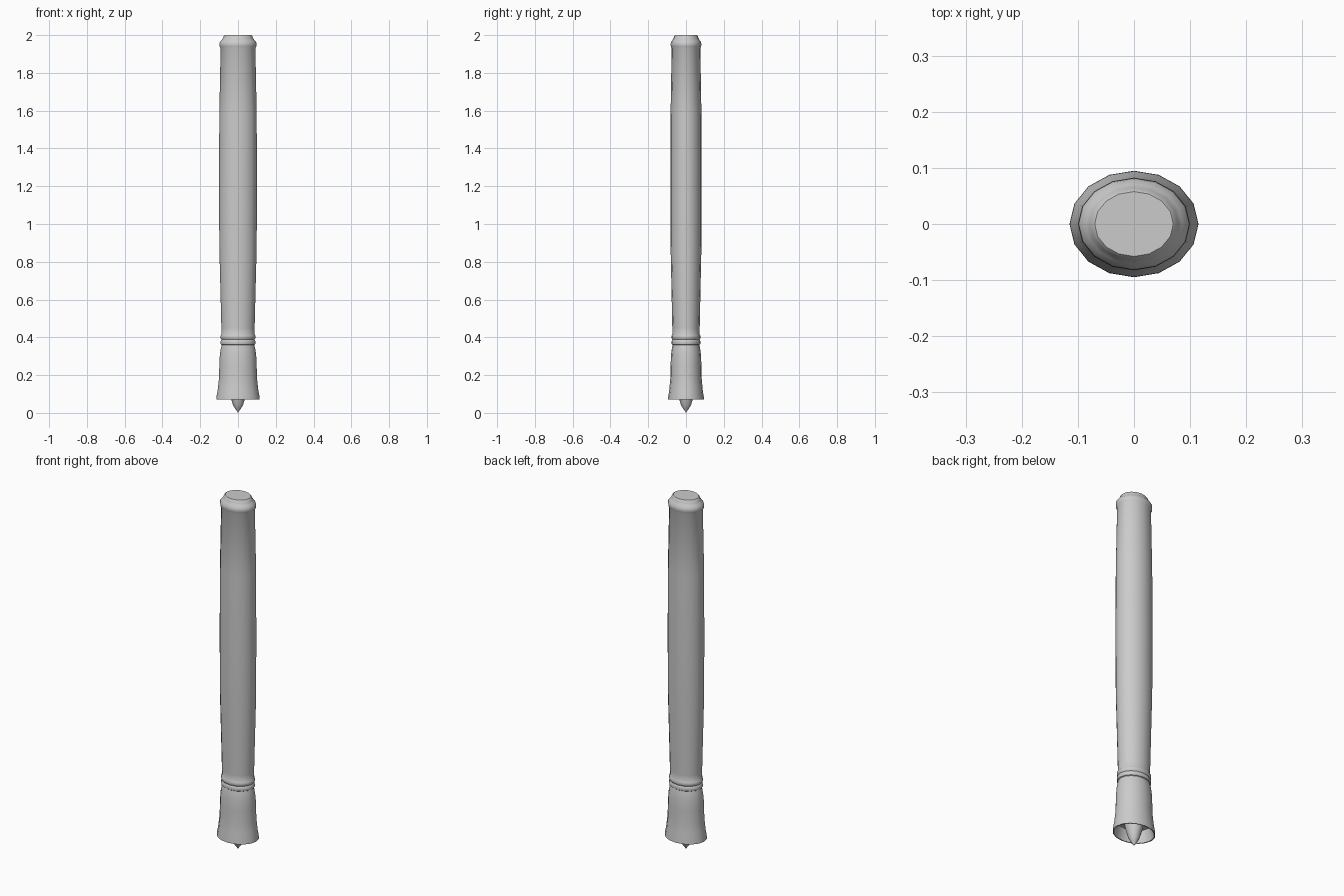
import bpy, bmesh, math

if "Cube" in bpy.data.objects:
    bpy.data.objects.remove(bpy.data.objects["Cube"])

SIDES = 16


def lathe(name, profile, y_scale, angle=40):
    """Revolve (radius, z) points into an elliptical, 16-sided shell."""
    bm = bmesh.new()
    rings = []
    for r, z in profile:
        if r == 0:
            rings.append([bm.verts.new((0, 0, z))] * SIDES)
        else:
            rings.append([bm.verts.new((r * math.cos(2 * math.pi * i / SIDES),
                                        r * y_scale * math.sin(2 * math.pi * i / SIDES), z))
                          for i in range(SIDES)])
    for a, b in zip(rings, rings[1:]):
        for i in range(SIDES):
            j = (i + 1) % SIDES
            corners = list(dict.fromkeys((a[i], a[j], b[j], b[i])))
            bm.faces.new(corners)
    bmesh.ops.recalc_face_normals(bm, faces=bm.faces)
    mesh = bpy.data.meshes.new(name)
    bm.to_mesh(mesh)
    bm.free()
    obj = bpy.data.objects.new(name, mesh)
    bpy.context.collection.objects.link(obj)
    bpy.ops.object.select_all(action='DESELECT')
    obj.select_set(True)
    bpy.context.view_layer.objects.active = obj
    bpy.ops.object.shade_smooth_by_angle(angle=math.radians(angle))
    return obj


# Barrel with hollow flared foot, double neck ring and rounded end cap
lathe("barrel", [
    (0.045, 0.135), (0.092, 0.135), (0.098, 0.11), (0.109, 0.072),    # hollow inside
    (0.115, 0.072), (0.114, 0.085), (0.107, 0.125), (0.100, 0.19),   # flared foot
    (0.099, 0.25), (0.096, 0.31), (0.090, 0.345), (0.086, 0.36),
    (0.091, 0.363), (0.093, 0.373), (0.091, 0.383), (0.087, 0.388),  # lower ring
    (0.091, 0.393), (0.093, 0.402), (0.091, 0.411), (0.087, 0.417),  # upper ring
    (0.088, 0.45), (0.093, 0.65), (0.099, 0.88), (0.100, 1.2),       # shaft
    (0.099, 1.58), (0.092, 1.93),
    (0.097, 1.94), (0.099, 1.952), (0.096, 1.964), (0.086, 1.975),   # end cap
    (0.079, 1.985), (0.076, 1.994), (0.070, 2.0), (0, 2.0),
], 0.825)

# Pointed writing tip emerging from the foot
lathe("tip", [
    (0, 0.0), (0.006, 0.01), (0.017, 0.025), (0.027, 0.043), (0.035, 0.07), (0.044, 0.1), (0.05, 0.136),
], 1.0, 60)
